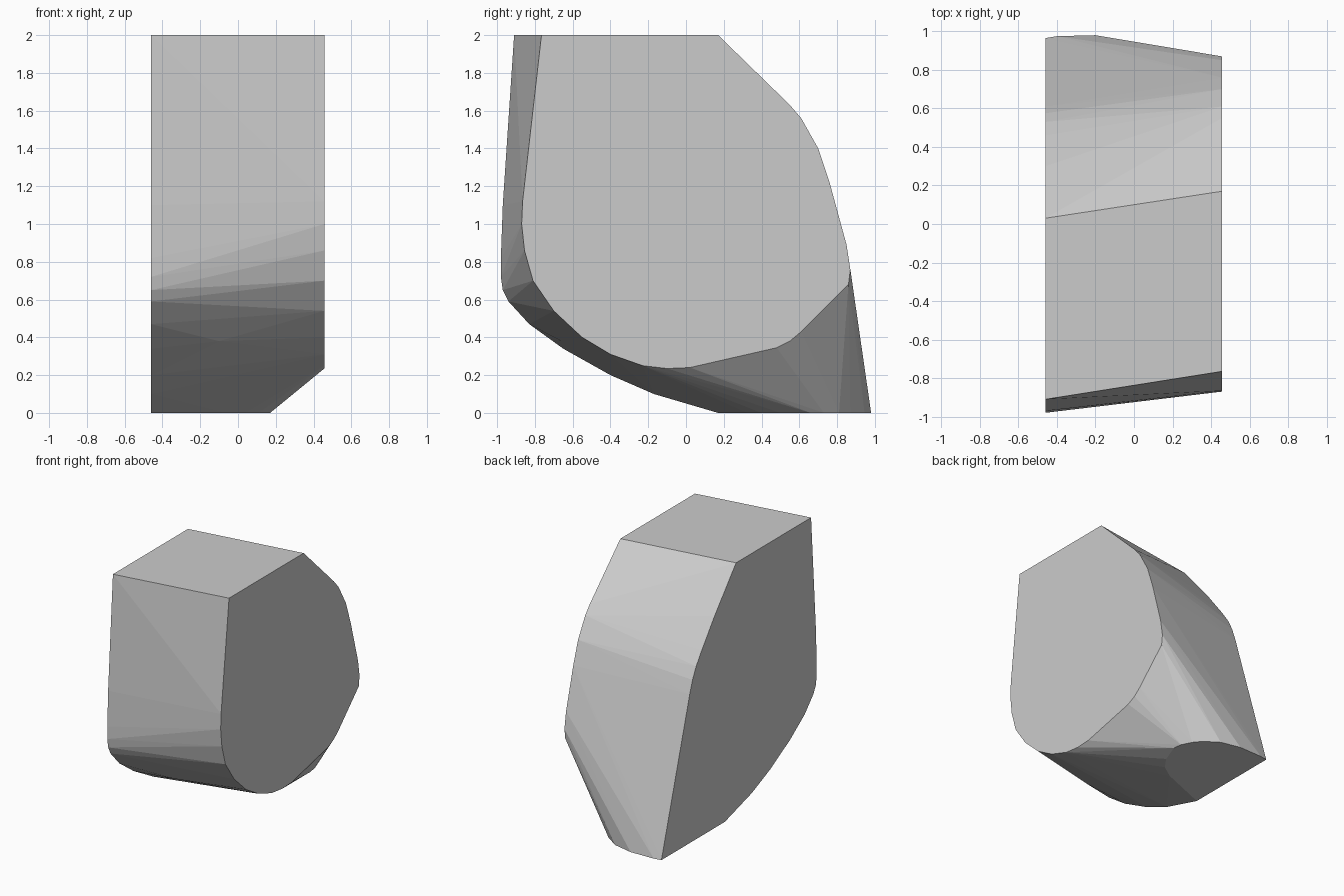
import bpy
import bmesh
from math import radians

if "Cube" in bpy.data.objects:
    bpy.data.objects.remove(bpy.data.objects["Cube"])

# Flat left side outline (y, z)
left_side = [(-.91, 2), (.03, 2), (.30, 1.68), (.46, 1.47), (.53, 1.37), (.575, 1.28),
             (.61, 1.18), (.965, 0), (.17, 0), (-.17, .1), (-.40, .2), (-.65, .34),
             (-.83, .47), (-.94, .59), (-.97, .65), (-.98, .72), (-.98, .82), (-.97, 1.1)]

# Flat right side outline (y, z)
right_side = [(-.765, 2), (.17, 2), (.55, 1.63), (.61, 1.56), (.70, 1.40), (.76, 1.22),
              (.85, .89), (.87, .76), (.86, .68), (.61, .43), (.55, .38), (.48, .345),
              (.02, .24), (-.10, .235), (-.23, .25), (-.40, .31), (-.55, .40), (-.70, .54),
              (-.81, .70), (-.855, .86), (-.87, 1.0), (-.865, 1.12)]

# Flat underside outline (x, y)
underside = [(-.40, .975), (-.20, .98), (-.04, .945), (.07, .87), (.12, .81),
             (.16, .73), (.17, .66), (.11, .50), (.04, .40), (-.07, .325)]

# Stone body: convex skin stretched over the three flat outlines
points = [(-.46, y, z) for y, z in left_side]
points += [(.457, y, z) for y, z in right_side]
points += [(x, y, 0) for x, y in underside]
points += [(-.1, -.66, .38)]  # lower front bulge

bm = bmesh.new()
for p in points:
    bm.verts.new(p)
hull = bmesh.ops.convex_hull(bm, input=bm.verts)
loose = [v for v in bm.verts if not v.link_faces]
bmesh.ops.delete(bm, geom=loose, context='VERTS')
# Merge the coplanar triangles of the flat sides
bmesh.ops.dissolve_limit(bm, angle_limit=radians(0.5), verts=bm.verts, edges=bm.edges)
bmesh.ops.recalc_face_normals(bm, faces=bm.faces)

mesh = bpy.data.meshes.new("faceted_block")
bm.to_mesh(mesh)
bm.free()
block = bpy.data.objects.new("faceted_block", mesh)
bpy.context.collection.objects.link(block)
